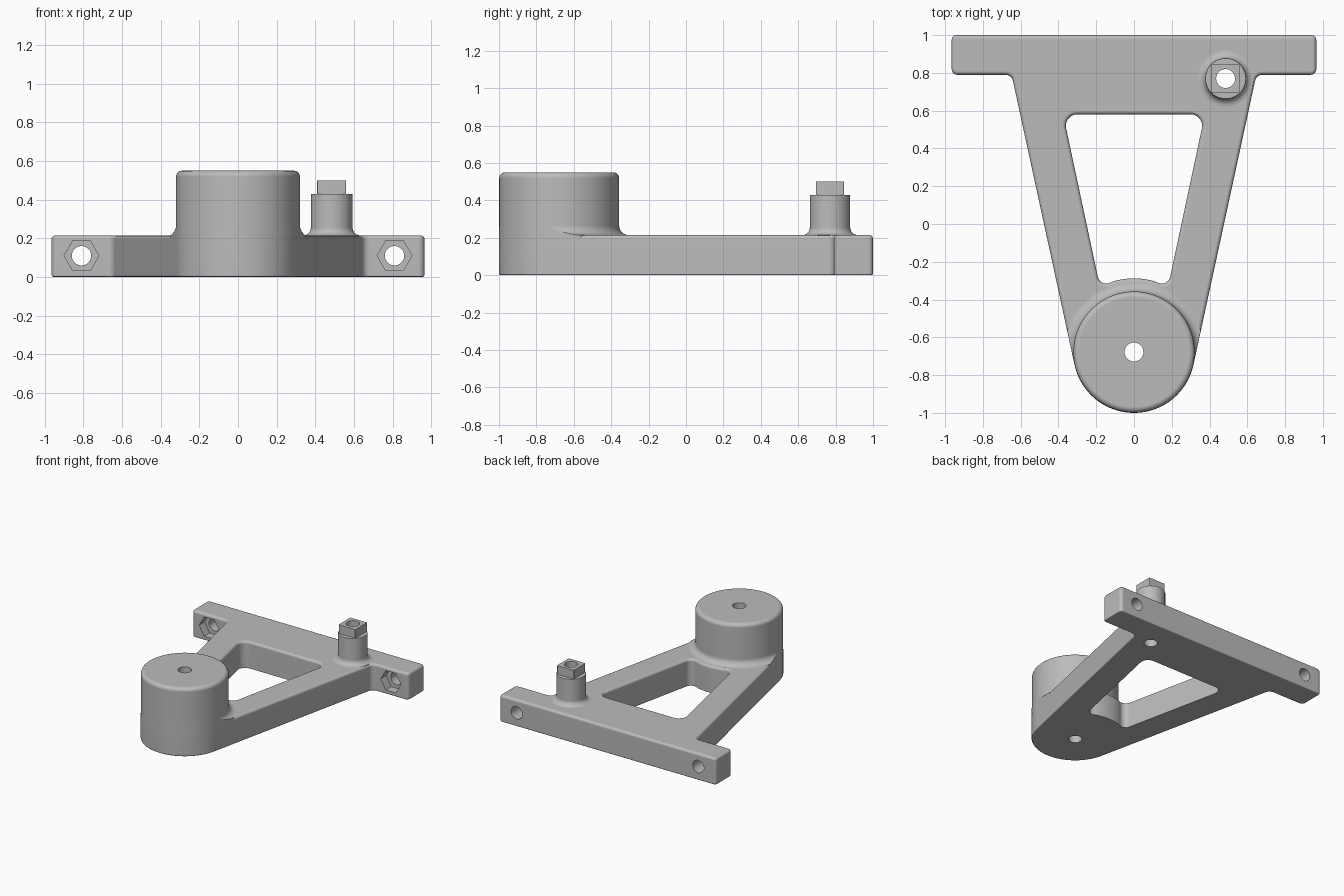
import bpy, bmesh
from math import sin, cos, pi, radians, hypot
from mathutils import Vector, Matrix

cube = bpy.data.objects.get("Cube")
if cube:
    bpy.data.objects.remove(cube, do_unlink=True)

PLATE = 0.215                       # plate thickness
BOSS_Y, BOSS_R = -0.678, 0.322      # main cylinder
POST = (0.485, 0.77)                # small post
BORE = 0.05                         # radius of every drilled hole

grey = bpy.data.materials.new("light_grey")
grey.use_nodes = True
grey.diffuse_color = (0.5, 0.5, 0.5, 1)
grey.node_tree.nodes["Principled BSDF"].inputs["Base Color"].default_value = (0.5, 0.5, 0.5, 1)


def arc(cx, cy, r, start, end, n):
    angles = [radians(start + (end - start) * i / n) for i in range(n + 1)]
    return [(cx + r * cos(a), cy + r * sin(a)) for a in angles]


def circle(cx, cy, r, n=64):
    return arc(cx, cy, r, 0, 360, n)[:-1]


def rounded(corners, steps=8):
    """Outline from (x, y[, radius]) corners, each rounded by its radius."""
    out = []
    for i, c in enumerate(corners):
        p = Vector(c[:2])
        r = c[2] if len(c) > 2 else 0
        if r == 0:
            out.append(tuple(p))
            continue
        a = (Vector(corners[i - 1][:2]) - p).normalized()
        b = (Vector(corners[(i + 1) % len(corners)][:2]) - p).normalized()
        half = a.angle(b) / 2
        centre = p + (a + b).normalized() * (r / sin(half))
        t = r * cos(half) / sin(half)
        va, vb = p + a * t - centre, p + b * t - centre
        turn = va.angle_signed(vb)
        for k in range(steps + 1):
            v = va.copy()
            v.rotate(Matrix.Rotation(-turn * k / steps, 2))
            out.append(tuple(centre + v))
    return out


def loft(name, outline, levels):
    """Solid from a counter-clockwise outline stacked at (z, outward offset) levels."""
    n = len(outline)
    normals = []
    for i in range(n):
        (x0, y0), (x1, y1) = outline[i - 1], outline[(i + 1) % n]
        d = hypot(x1 - x0, y1 - y0)
        normals.append(((y1 - y0) / d, (x0 - x1) / d))
    bm = bmesh.new()
    rings = [[bm.verts.new((x + nx * off, y + ny * off, z))
              for (x, y), (nx, ny) in zip(outline, normals)] for z, off in levels]
    bm.faces.new(rings[0][::-1])
    bm.faces.new(rings[-1])
    for low, high in zip(rings, rings[1:]):
        for i in range(n):
            j = (i + 1) % n
            bm.faces.new((low[i], low[j], high[j], high[i]))
    mesh = bpy.data.meshes.new(name)
    bm.to_mesh(mesh)
    bm.free()
    ob = bpy.data.objects.new(name, mesh)
    bpy.context.collection.objects.link(ob)
    return ob


def top_round(z, r, n=5):
    """Levels of a convex rounded edge ending at height z."""
    return [(z - r + r * sin(pi / 2 * i / n), -r * (1 - cos(pi / 2 * i / n))) for i in range(n + 1)]


def foot(z, r, n=7):
    """Levels of a concave fillet rising from height z."""
    return [(z + r * (1 - cos(pi / 2 * i / n)), r * (1 - sin(pi / 2 * i / n))) for i in range(n + 1)]


def boolean(target, tool, operation="DIFFERENCE"):
    mod = target.modifiers.new("cut", "BOOLEAN")
    mod.object, mod.operation, mod.solver = tool, operation, "EXACT"
    bpy.context.view_layer.objects.active = target
    bpy.ops.object.modifier_apply(modifier=mod.name)


tools = []


def cutter(outline, levels):
    ob = loft("cutter", outline, levels)
    ob.hide_render = True
    tools.append(ob)
    return ob


# Outline: round nose, tapered arms, wide rear flange
half = [(0.648, 0.79, 0.04), (0.965, 0.79, 0.03), (0.965, 1.0, 0.025)]
mirrored = [(-x, y, r) for x, y, r in reversed(half)]
outline = rounded(arc(0, BOSS_Y, BOSS_R, 192.3, 347.7, 44) + half + mirrored)
frame = loft("frame_plate", outline, [(0, -0.008), (0.003, -0.003), (0.008, 0)] + top_round(PLATE, 0.02))

# Window between the arms, with a rounded upper rim
window = rounded(arc(0, BOSS_Y, 0.39, 106, 74, 12)
                 + [(0.18, -0.333, 0.045), (0.375, 0.58, 0.06),
                    (-0.375, 0.58, 0.06), (-0.18, -0.333, 0.045)])
rim = [(z, -off) for z, off in top_round(PLATE, 0.02)]
boolean(frame, cutter(window, [(-0.1, 0)] + rim + [(0.3, 0.02)]))

# Main cylinder, its foot fillet trimmed to the plate outline
boss = loft("main_cylinder", circle(0, BOSS_Y, BOSS_R - 0.0015, 96),
            [(0.1, 0), (PLATE - 0.01, 0.05)] + foot(PLATE, 0.05) + top_round(0.55, 0.03))
boolean(boss, cutter(outline, [(-0.1, -0.0005), (0.8, -0.0005)]), "INTERSECT")

# Small post with a square head
post = loft("post", circle(*POST, 0.108), [(0.1, 0)] + foot(PLATE, 0.04) + top_round(0.43, 0.004, 2))
s = 0.075
head = loft("square_head", rounded([(POST[0] + x, POST[1] + y, 0.006)
            for x, y in ((-s, -s), (s, -s), (s, s), (-s, s))], 3), [(0.4, 0), (0.5, 0)])

# Vertical bores
boss_drill = cutter(circle(0, BOSS_Y, BORE, 40), [(-0.1, 0), (0.8, 0)])
post_drill = cutter(circle(*POST, BORE, 40), [(-0.1, 0), (0.8, 0)])
for part, drill in ((frame, boss_drill), (boss, boss_drill),
                    (frame, post_drill), (post, post_drill), (head, post_drill)):
    boolean(part, drill)

# Bolt holes through the flange, with hexagonal nut pockets in front
for x in (-0.81, 0.81):
    for r, sides, y0, y1 in ((BORE, 40, 0.6, 1.2), (0.09, 6, 0.7, 0.86)):
        tool = cutter(circle(0, 0, r, sides), [(-y1, 0), (-y0, 0)])
        tool.data.transform(Matrix.Translation((x, 0, 0.11)) @ Matrix.Rotation(pi / 2, 4, "X"))
        boolean(frame, tool)

for tool in tools:
    bpy.data.objects.remove(tool, do_unlink=True)

# Colour and shading
for ob in (frame, boss, post, head):
    ob.data.materials.clear()
    ob.data.materials.append(grey)
    bpy.ops.object.select_all(action="DESELECT")
    ob.select_set(True)
    bpy.context.view_layer.objects.active = ob
    bpy.ops.object.shade_smooth_by_angle(angle=radians(35))
    weighted = ob.modifiers.new("flat_caps", "WEIGHTED_NORMAL")
    weighted.keep_sharp = True
